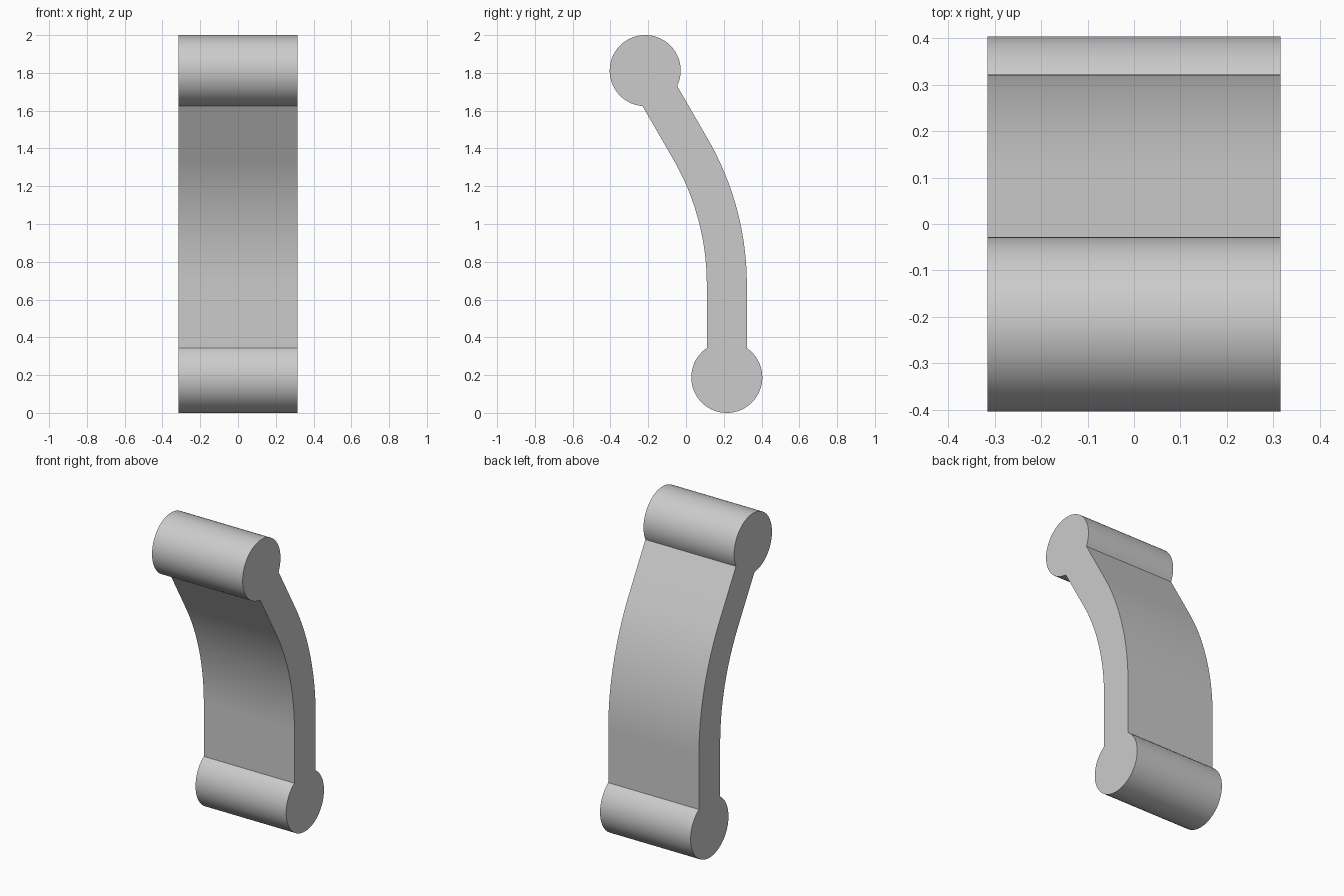
import bpy, bmesh
from math import sin, cos, tan, asin, pi, radians

cube = bpy.data.objects.get("Cube")
if cube:
    bpy.data.objects.remove(cube, do_unlink=True)

KNOB_R = 0.188       # radius of the round ends
BAND_H = 0.106       # half thickness of the curved band
HALF_W = 0.315       # half width of the whole part
KNOB_Y = 0.216       # offset of the round ends
BEND = radians(30)   # tilt of the upper band
BEND_R = 1.43        # bend radius of the band's centre line
TOP_Z = 2 - KNOB_R


def knob(cy, cz, axis, steps=64):
    """Round end, open where the band joins it in direction axis."""
    gap = asin(BAND_H / KNOB_R)
    angles = [axis + gap + (2 * pi - 2 * gap) * i / steps for i in range(steps + 1)]
    return [(cy + KNOB_R * cos(a), cz + KNOB_R * sin(a)) for a in angles]


def bend(radius, steps=32):
    """One side of the curved band, from bottom to top."""
    corner_z = TOP_Z - 2 * KNOB_Y / tan(BEND)
    cy, cz = KNOB_Y - BEND_R, corner_z - BEND_R * tan(BEND / 2)
    angles = [BEND * i / steps for i in range(steps + 1)]
    return [(cy + radius * cos(a), cz + radius * sin(a)) for a in angles]


# Side outline: bottom knob, back of band, top knob, front of band
outline = knob(KNOB_Y, KNOB_R, pi / 2)
outline += bend(BEND_R + BAND_H)
outline += knob(-KNOB_Y, TOP_Z, 1.5 * pi + BEND)
outline += reversed(bend(BEND_R - BAND_H))

# Extrude the outline across the width
bm = bmesh.new()
face = bm.faces.new([bm.verts.new((-HALF_W, y, z)) for y, z in outline])
result = bmesh.ops.extrude_face_region(bm, geom=[face], use_keep_orig=True)
moved = [v for v in result["geom"] if isinstance(v, bmesh.types.BMVert)]
bmesh.ops.translate(bm, verts=moved, vec=(2 * HALF_W, 0, 0))
bmesh.ops.recalc_face_normals(bm, faces=bm.faces)
mesh = bpy.data.meshes.new("curved_link")
bm.to_mesh(mesh)
bm.free()
link = bpy.data.objects.new("curved_link", mesh)
bpy.context.collection.objects.link(link)

# Plain grey
grey = bpy.data.materials.new("light_grey")
grey.use_nodes = True
colour = (0.6, 0.6, 0.6, 1)
grey.diffuse_color = colour
grey.node_tree.nodes["Principled BSDF"].inputs["Base Color"].default_value = colour
mesh.materials.append(grey)

# Smooth curves, sharp rims and joints
bpy.ops.object.select_all(action="DESELECT")
link.select_set(True)
bpy.context.view_layer.objects.active = link
bpy.ops.object.shade_smooth_by_angle(angle=radians(30))
